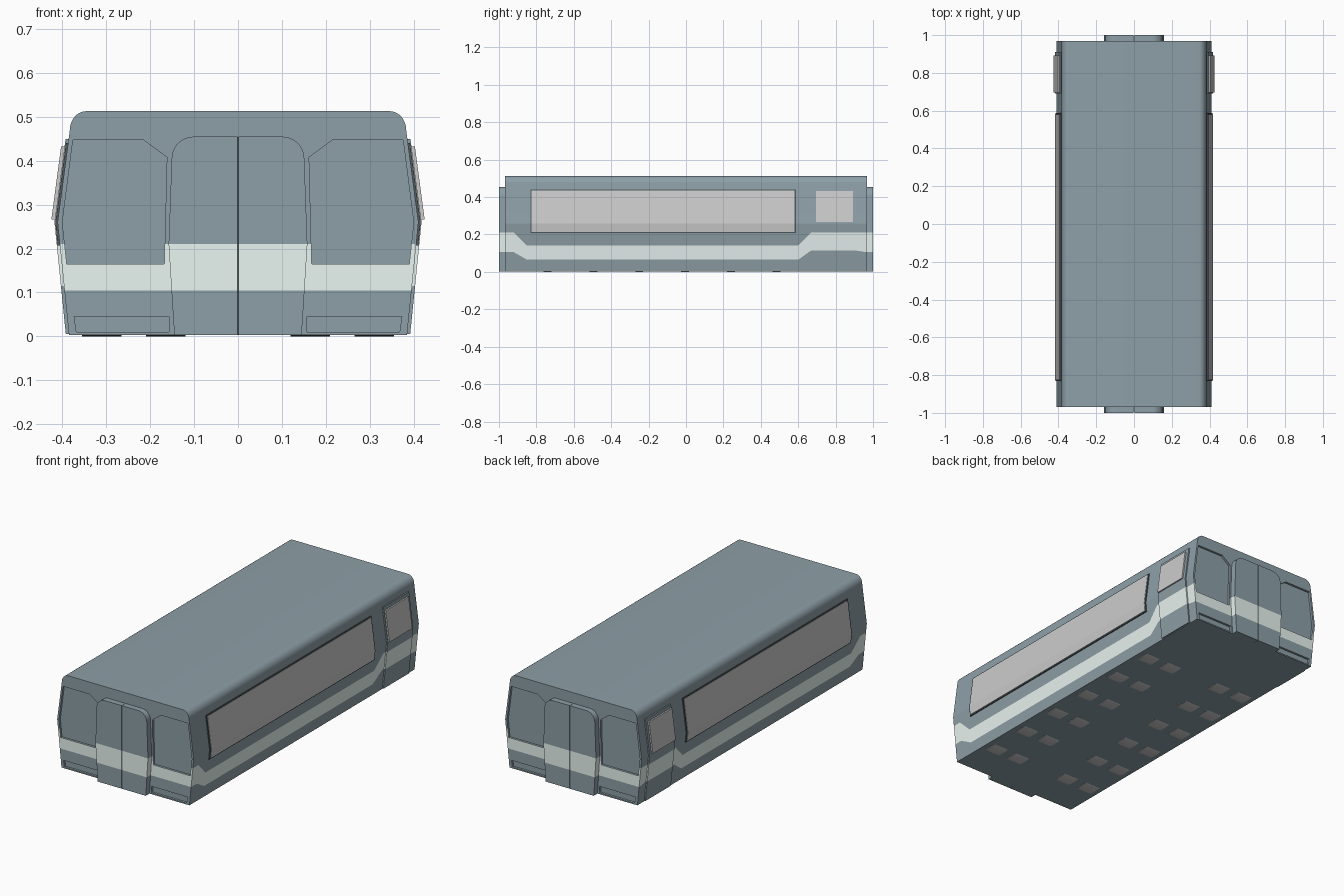
import bpy, bmesh
from math import sin, cos, pi, radians
from mathutils import Matrix

if "Cube" in bpy.data.objects:
    bpy.data.objects.remove(bpy.data.objects["Cube"])


def material(name, rgb):
    m = bpy.data.materials.new(name)
    m.diffuse_color = (*rgb, 1)
    m.use_nodes = True
    m.node_tree.nodes["Principled BSDF"].inputs["Base Color"].default_value = m.diffuse_color
    return m


PAINT = material("blue_grey_paint", (0.27, 0.35, 0.39))
STRIPE = material("pale_stripe", (0.82, 0.92, 0.89))
FRAME = material("dark_frame", (0.08, 0.10, 0.11))

END, FLOOR, WAIST = 0.968, 0.003, 0.26


def half_width(z):
    """Half width of the body side at a given height."""
    if z < WAIST:
        return 0.385 + 0.026 * (z - FLOOR) / (WAIST - FLOOR)
    return 0.411 - 0.028 * (z - WAIST) / 0.21


def finish(name, bm, mats=()):
    bmesh.ops.recalc_face_normals(bm, faces=bm.faces)
    me = bpy.data.meshes.new(name)
    bm.to_mesh(me)
    bm.free()
    for m in mats:
        me.materials.append(m)
    ob = bpy.data.objects.new(name, me)
    bpy.context.collection.objects.link(ob)
    return ob


def mirror(ob, x=True, y=False):
    mod = ob.modifiers.new("Mirror", "MIRROR")
    mod.use_axis = (x, y, False)
    mod.use_mirror_merge = False


def prism(name, pts, y0, y1, mats=(PAINT,), stripe=None):
    """Extrude an x-z outline along y, optionally painting a stripe band."""
    bm = bmesh.new()
    a = [bm.verts.new((x, y0, z)) for x, z in pts]
    b = [bm.verts.new((x, y1, z)) for x, z in pts]
    bm.faces.new(a)
    bm.faces.new(b)
    for i in range(len(pts)):
        j = (i + 1) % len(pts)
        bm.faces.new((a[i], a[j], b[j], b[i]))
    if stripe:
        for z in stripe:
            geom = bm.verts[:] + bm.edges[:] + bm.faces[:]
            bmesh.ops.bisect_plane(bm, geom=geom, plane_co=(0, 0, z), plane_no=(0, 0, 1))
        for f in bm.faces:
            f.material_index = int(stripe[0] < f.calc_center_median().z < stripe[1])
    ob = finish(name, bm, mats)
    mirror(ob, True, True)
    return ob


def side_panel(name, y0, y1, zs, out, mats=(), striped=None):
    """Slab that follows the bent body side, on both sides."""
    bm = bmesh.new()
    rows = []
    for z in zs:
        xo, xi = half_width(z) + out, half_width(z) - 0.01
        rows.append([bm.verts.new(c) for c in
                     ((xo, y0, z), (xo, y1, z), (xi, y1, z), (xi, y0, z))])
    bm.faces.new(rows[0])
    bm.faces.new(rows[-1])
    for k in range(len(zs) - 1):
        for i in range(4):
            j = (i + 1) % 4
            f = bm.faces.new((rows[k][i], rows[k][j], rows[k + 1][j], rows[k + 1][i]))
            f.material_index = int(k == striped)
    ob = finish(name, bm, mats)
    mirror(ob)
    return ob


# Body shell: lofted along y, the stripe edges rise and fall per station
stations = [(-END, .105, .21), (-.92, .105, .21), (-.85, .065, .14), (.60, .065, .14),
            (.67, .115, .21), (.90, .115, .21), (END, .105, .21)]
bm = bmesh.new()
rings = []
for y, lo, hi in stations:
    prof = [(half_width(z), z) for z in (FLOOR, lo, hi, WAIST)]
    prof += [(.345 + .038 * cos(a), .47 + .043 * sin(a))
             for a in (i * pi / 20 for i in range(11))]
    rings.append([[bm.verts.new((s * x, y, z)) for x, z in prof] for s in (1, -1)])
n = len(prof)
for p, q in zip(rings, rings[1:]):
    for s in (0, 1):
        for k in range(n - 1):
            f = bm.faces.new((p[s][k], q[s][k], q[s][k + 1], p[s][k + 1]))
            f.material_index = int(k == 1)
    for k in (0, n - 1):
        bm.faces.new((p[0][k], q[0][k], q[1][k], p[1][k]))
for r in (rings[0], rings[-1]):
    for k in range(n - 1):
        f = bm.faces.new((r[0][k], r[0][k + 1], r[1][k + 1], r[1][k]))
        f.material_index = int(k == 1)
body = finish("body_shell", bm, (PAINT, STRIPE))

# Recessed end windows and lower end panels
recesses = {
    "end_window_cutter": [(.168, .165), (.39, .165), (.40, .26), (.376, .447),
                          (.215, .447), (.162, .408)],
    "lower_panel_cutter": [(.157, .01), (.368, .01), (.373, .045), (.157, .045)],
}
bpy.context.view_layer.objects.active = body
body.select_set(True)
for name, pts in recesses.items():
    cutter = prism(name, pts, -1.0, -END + 0.012)
    cutter.hide_render = True
    cutter.hide_set(True)
    mod = body.modifiers.new(name, "BOOLEAN")
    mod.operation = "DIFFERENCE"
    mod.solver = "EXACT"
    mod.object = cutter
    bpy.ops.object.modifier_apply(modifier=name)
    bpy.data.objects.remove(cutter)
bpy.ops.object.shade_smooth_by_angle(angle=radians(12))

# End doors: two leaves with a narrow gap, at both ends
leaf = [(.0015, FLOOR), (.145, FLOOR), (.158, .21), (.151, .405)]
leaf += [(.101 + .05 * cos(a), .405 + .05 * sin(a)) for a in (i * pi / 16 for i in range(1, 9))]
leaf += [(.0015, .455)]
prism("end_door_leaf", leaf, -1.0, -END + 0.005, (PAINT, STRIPE), (.105, .21))
prism("end_door_seam", [(0, FLOOR), (.0015, FLOOR), (.0015, .454), (0, .454)],
      -.993, -END, (FRAME,))

# Long side windows with thin dark frames
side_panel("long_window_frame", -.832, .587, (.207, WAIST, .441), .005, (FRAME,))
side_panel("long_window", -.825, .58, (.213, WAIST, .436), .007)

# Side doors with their windows
side_panel("side_door", .69, .91, (.006, .115, .21, WAIST, .45), .007, (PAINT, STRIPE), 1)
side_panel("side_door_window", .695, .892, (.266, .432), .015)

# Wheels that just show beneath the floor
bm = bmesh.new()
for i in range(6):
    for x in (.165, .31):
        place = (Matrix.Translation((x, -.74 + .245 * i, .004)) @ Matrix.Diagonal((1, 1, .1, 1))
                 @ Matrix.Rotation(pi / 2, 4, "Y"))
        bmesh.ops.create_cone(bm, cap_ends=True, segments=16, radius1=.04, radius2=.04,
                              depth=.09, matrix=place)
mirror(finish("wheels", bm))
